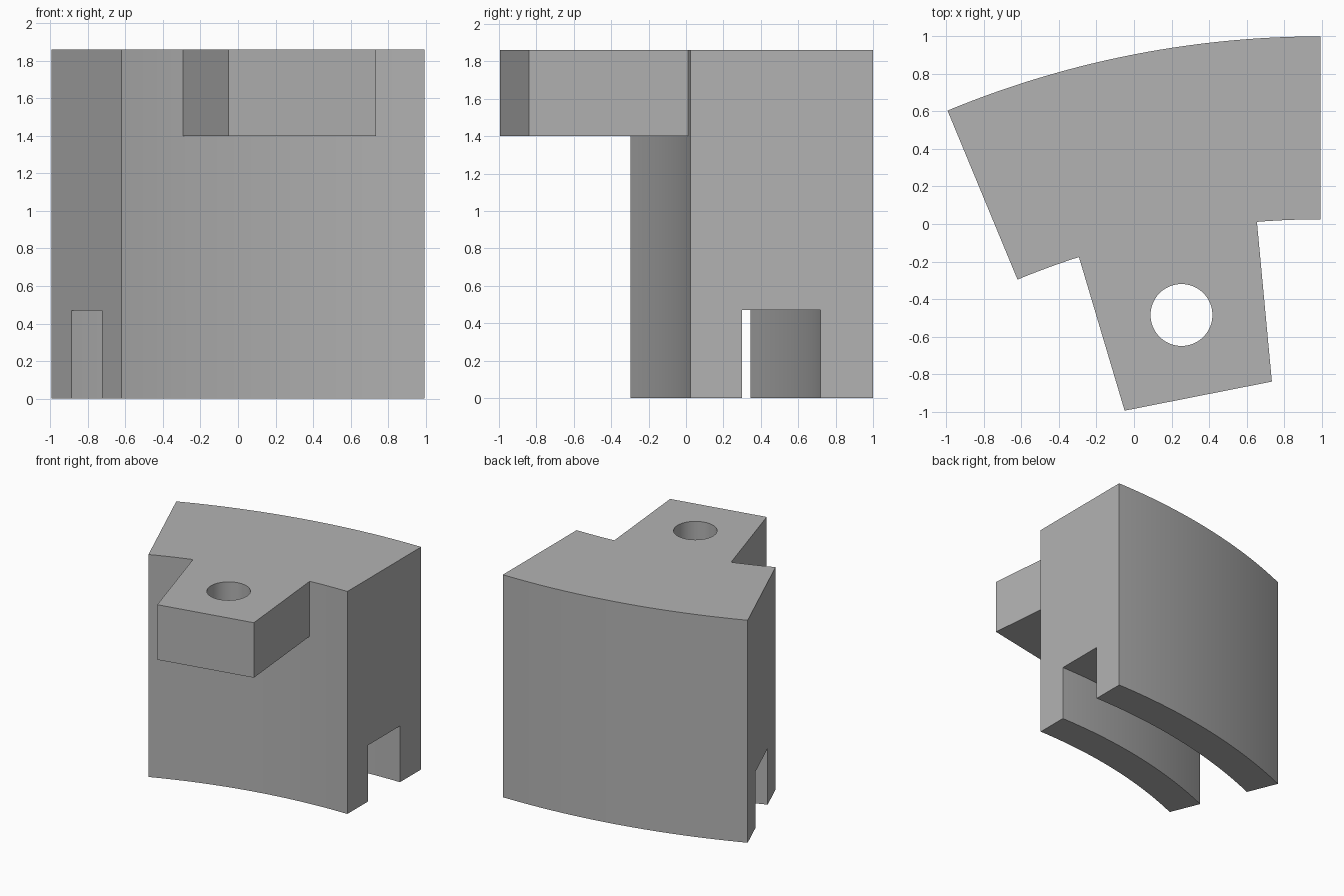
import bpy, bmesh
from math import sin, cos, radians, pi

cube = bpy.data.objects.get("Cube")
if cube:
    bpy.data.objects.remove(cube, do_unlink=True)

CX, CY = 0.994, -4.195          # centre of the ring the segment belongs to
SWEEP = radians(22.5)
HEIGHT, TAB_Z, SLOT_Z = 1.86, 1.40, 0.47

grey = bpy.data.materials.new("plain grey")
grey.use_nodes = True
colour = (0.45, 0.45, 0.45, 1)
grey.diffuse_color = colour
grey.node_tree.nodes["Principled BSDF"].inputs["Base Color"].default_value = colour


def arc(radius, start, end, steps=40):
    angles = [start + (end - start) * i / steps for i in range(steps + 1)]
    return [(CX - radius * sin(a), CY + radius * cos(a)) for a in angles]


def sector(inner, outer, start, end):
    return arc(outer, start, end) + arc(inner, end, start)


def prism(name, outline, z0, z1):
    """Extrude a flat outline between two heights."""
    bm = bmesh.new()
    face = bm.faces.new([bm.verts.new((x, y, z0)) for x, y in outline])
    top = bmesh.ops.extrude_face_region(bm, geom=[face])["geom"]
    verts = [g for g in top if isinstance(g, bmesh.types.BMVert)]
    bmesh.ops.translate(bm, verts=verts, vec=(0, 0, z1 - z0))
    bmesh.ops.recalc_face_normals(bm, faces=bm.faces)
    mesh = bpy.data.meshes.new(name)
    bm.to_mesh(mesh)
    bm.free()
    mesh.materials.append(grey)
    obj = bpy.data.objects.new(name, mesh)
    bpy.context.collection.objects.link(obj)
    return obj


def combine(target, tool, operation):
    """Apply a boolean and discard its tool."""
    mod = target.modifiers.new(operation, "BOOLEAN")
    mod.operation, mod.object, mod.solver = operation, tool, "EXACT"
    bpy.context.view_layer.objects.active = target
    bpy.ops.object.modifier_apply(modifier=mod.name)
    bpy.data.objects.remove(tool, do_unlink=True)


# Curved block
body = prism("ring_segment", sector(4.22, 5.195, 0, SWEEP), 0, HEIGHT)

# Curved slot along the underside
slot = prism("slot_cutter", sector(4.495, 4.915, -0.05, SWEEP + 0.05), -0.2, SLOT_Z)
combine(body, slot, "DIFFERENCE")

# Mounting tab at the top, rooted inside the block
tab = prism("mounting_tab", [(-0.05, -0.995), (0.735, -0.84), (0.645, 0.12),
                             (-0.331, -0.05)], TAB_Z, HEIGHT)
combine(body, tab, "UNION")

# Bolt hole through the tab
circle = [(0.253 + 0.165 * cos(2 * pi * i / 64), -0.485 + 0.165 * sin(2 * pi * i / 64))
          for i in range(64)]
combine(body, prism("hole_cutter", circle, TAB_Z - 0.2, HEIGHT + 0.2), "DIFFERENCE")

# Smooth curved walls, sharp corners
bpy.ops.object.select_all(action="DESELECT")
body.select_set(True)
bpy.context.view_layer.objects.active = body
bpy.ops.object.shade_smooth_by_angle(angle=radians(30))
